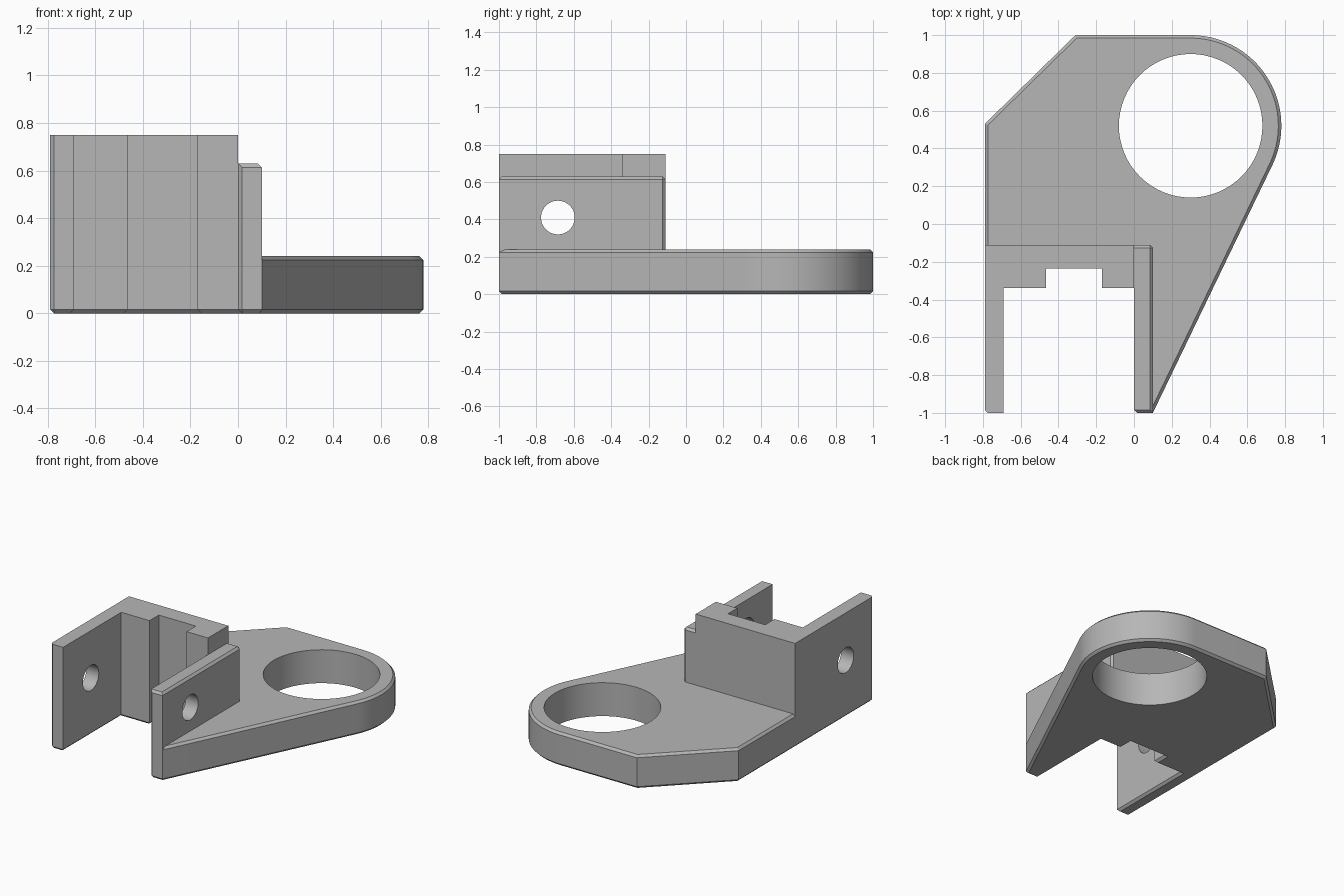
import bpy, bmesh, math
from mathutils import Vector

cube = bpy.data.objects.get("Cube")
if cube:
    bpy.data.objects.remove(cube, do_unlink=True)

grey = bpy.data.materials.new("plain grey")
grey.use_nodes = True
colour = (0.47, 0.47, 0.47, 1)
grey.diffuse_color = colour
grey.node_tree.nodes["Principled BSDF"].inputs["Base Color"].default_value = colour

CHAMFER = 0.016
LEFT, INNER_LEFT, INNER_RIGHT, RIGHT = -0.79, -0.69, 0.0, 0.10
FRONT, SLOT, NOTCH, BACK = -1.0, -0.34, -0.235, -0.11
PLATE_TOP = 0.24
WALL_BASE = PLATE_TOP - CHAMFER


def prism(name, outline, z0, z1, chamfer_edge):
    """Extrude a counter-clockwise outline and chamfer the edges picked by a rule."""
    bm = bmesh.new()
    face = bm.faces.new([bm.verts.new((x, y, z0)) for x, y in outline])
    top = bmesh.ops.extrude_face_region(bm, geom=[face], use_keep_orig=True)["geom"]
    for v in top:
        if isinstance(v, bmesh.types.BMVert):
            v.co.z = z1
    bmesh.ops.recalc_face_normals(bm, faces=bm.faces)
    edges = [e for e in bm.edges
             if chamfer_edge((e.verts[0].co + e.verts[1].co) / 2,
                             abs(e.verts[0].co.z - e.verts[1].co.z) > 0.01)]
    bmesh.ops.bevel(bm, geom=edges, offset=CHAMFER, segments=1,
                    affect='EDGES', clamp_overlap=False)
    mesh = bpy.data.meshes.new(name)
    bm.to_mesh(mesh)
    bm.free()
    mesh.materials.append(grey)
    obj = bpy.data.objects.new(name, mesh)
    bpy.context.collection.objects.link(obj)
    return obj


def select(obj):
    bpy.ops.object.select_all(action='DESELECT')
    obj.select_set(True)
    bpy.context.view_layer.objects.active = obj


def drill(obj, centre, radius, rotation=(0, 0, 0)):
    """Cut a round through hole."""
    bpy.ops.mesh.primitive_cylinder_add(vertices=64, radius=radius, depth=3,
                                        location=centre, rotation=rotation)
    cutter = bpy.context.object
    cutter.name = "hole_cutter"
    cutter.hide_render = True
    cutter.data.materials.append(grey)
    mod = obj.modifiers.new("hole", 'BOOLEAN')
    mod.operation = 'DIFFERENCE'
    mod.solver = 'EXACT'
    mod.object = cutter
    select(obj)
    bpy.ops.object.modifier_apply(modifier=mod.name)
    bpy.data.objects.remove(cutter, do_unlink=True)


def at_corner(p, corners):
    return any((p.xy - Vector(c)).length < 0.01 for c in corners)


# Slot contour shared by the plate and the tall block, from right to left
slot = [(INNER_RIGHT, SLOT), (-0.17, SLOT), (-0.17, NOTCH),
        (-0.465, NOTCH), (-0.465, SLOT), (INNER_LEFT, SLOT), (INNER_LEFT, FRONT)]

# Base plate with a rounded end and clipped corner
ring = Vector((0.30, 0.52))
steps = 40
start, end = math.radians(-25.5), math.radians(90)
arc = []
for i in range(steps + 1):
    a = start + (end - start) * i / steps
    arc.append((ring.x + 0.48 * math.cos(a), ring.y + 0.48 * math.sin(a)))
plate_outline = [(RIGHT, FRONT)] + arc + [(-0.31, 1), (LEFT, 0.53), (LEFT, FRONT)]
plate_outline += slot[::-1] + [(INNER_RIGHT, FRONT)]
plate_corners = [(LEFT, FRONT), (INNER_RIGHT, FRONT)]
plate = prism("base_plate", plate_outline, 0, PLATE_TOP,
              lambda p, upright: not upright or at_corner(p, plate_corners))
drill(plate, (ring.x, ring.y, 0), 0.38)

# Tall block: left arm and notched back wall
block = prism("left_arm_and_back_wall",
              [(INNER_RIGHT, BACK), (LEFT, BACK), (LEFT, FRONT)] + slot[::-1],
              WALL_BASE, 0.75,
              lambda p, upright: upright and at_corner(p, [(LEFT, FRONT)]))

# Lower right arm, chamfered on its outer top edges
ARM_TOP = 0.63
arm_corners = [(INNER_RIGHT, FRONT), (RIGHT, BACK)]
arm = prism("right_arm",
            [(INNER_RIGHT, FRONT), (RIGHT, FRONT), (RIGHT, BACK), (INNER_RIGHT, BACK)],
            WALL_BASE, ARM_TOP,
            lambda p, upright: at_corner(p, arm_corners) if upright
            else p.z > ARM_TOP - 0.01 and p.x > 0.01)

# Pivot holes through both arms
for part in (block, arm):
    drill(part, (0, -0.685, 0.41), 0.09, (0, math.pi / 2, 0))

# Smooth curves, crisp edges
for part in (plate, block, arm):
    select(part)
    bpy.ops.object.shade_smooth_by_angle(angle=math.radians(30))
